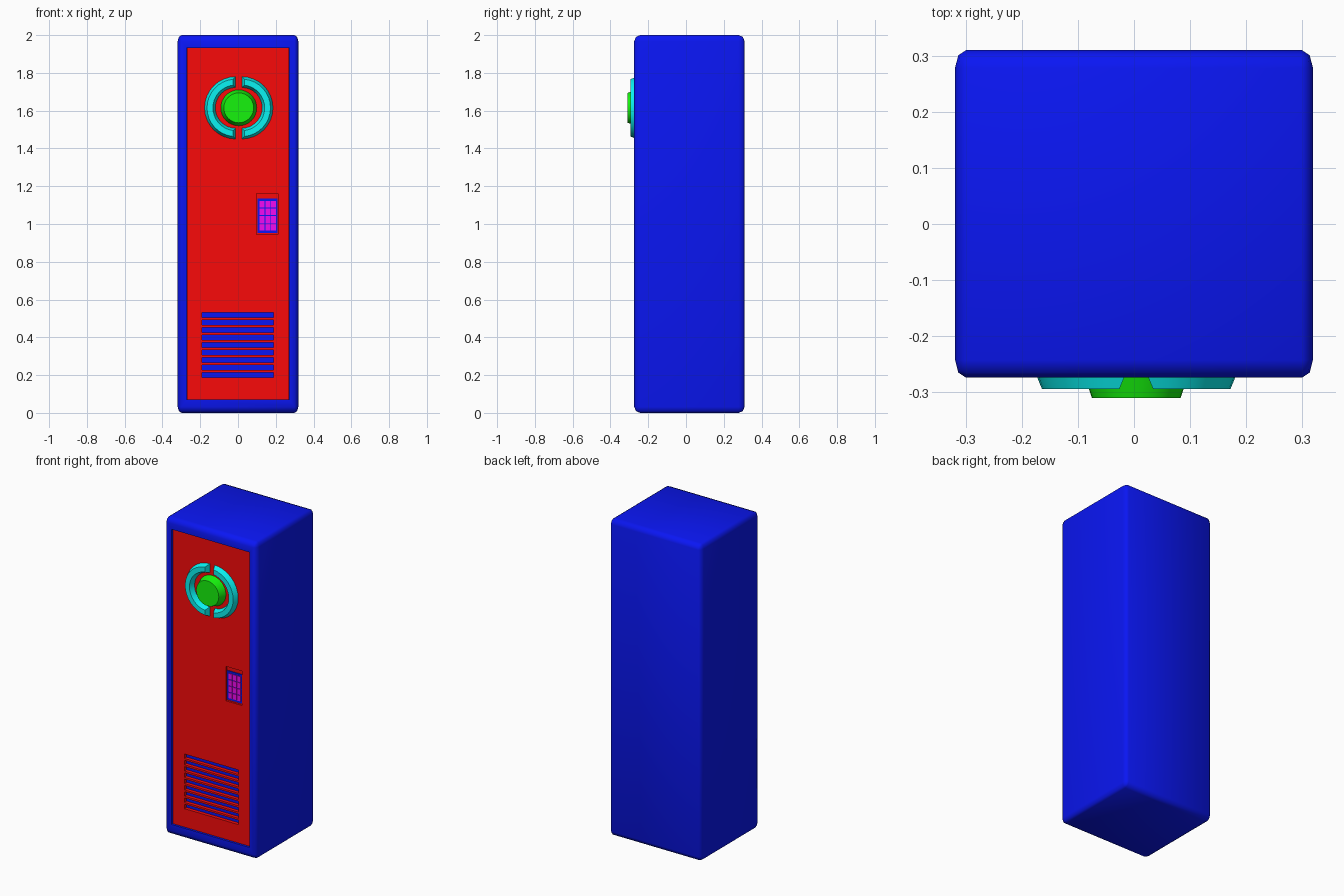
import bpy, bmesh, math

if "Cube" in bpy.data.objects:
    bpy.data.objects.remove(bpy.data.objects["Cube"])


def material(name, rgb):
    m = bpy.data.materials.new(name)
    m.diffuse_color = (*rgb, 1)
    m.use_nodes = True
    m.node_tree.nodes["Principled BSDF"].inputs["Base Color"].default_value = m.diffuse_color
    return m


BLUE = material("blue", (0.003, 0.008, 0.9))
RED = material("red", (0.95, 0.003, 0.003))
GREEN = material("green", (0.008, 0.9, 0.004))
TEAL = material("teal", (0.003, 0.9, 0.9))
MAGENTA = material("magenta", (0.9, 0.003, 0.9))


def finish(name, bm, mat):
    bmesh.ops.recalc_face_normals(bm, faces=bm.faces)
    me = bpy.data.meshes.new(name)
    bm.to_mesh(me)
    bm.free()
    ob = bpy.data.objects.new(name, me)
    bpy.context.collection.objects.link(ob)
    me.materials.append(mat)
    return ob


def loft(bm, back, front):
    """Closed solid between two outlines of equal point count."""
    a = [bm.verts.new(p) for p in back]
    b = [bm.verts.new(p) for p in front]
    bm.faces.new(a)
    bm.faces.new(b)
    for i in range(len(a)):
        j = (i + 1) % len(a)
        bm.faces.new((a[i], a[j], b[j], b[i]))


def rect(x0, x1, z0, z1, y):
    return [(x0, y, z0), (x1, y, z0), (x1, y, z1), (x0, y, z1)]


def box(bm, x0, x1, y0, y1, z0, z1):
    loft(bm, rect(x0, x1, z0, z1, y1), rect(x0, x1, z0, z1, y0))


def apply_mods(ob):
    bpy.ops.object.select_all(action='DESELECT')
    ob.select_set(True)
    bpy.context.view_layer.objects.active = ob
    for m in list(ob.modifiers):
        bpy.ops.object.modifier_apply(modifier=m.name)


def cut(ob, cutter):
    cutter.hide_render = True
    m = ob.modifiers.new("cut", 'BOOLEAN')
    m.operation, m.solver, m.object = 'DIFFERENCE', 'EXACT', cutter
    apply_mods(ob)
    bpy.data.objects.remove(cutter)


def smooth(ob, deg):
    apply_mods(ob)
    bpy.ops.object.shade_smooth_by_angle(angle=math.radians(deg))


# Cabinet front, recessed door face, pocket floor
FRONT, DOOR, FLOOR = -0.274, -0.262, -0.24

# Cabinet: box with a bevel that is narrower across x, and a pocket for the door
bm = bmesh.new()
box(bm, -0.319 * 1.6, 0.319 * 1.6, FRONT, 0.31, 0, 2)
cabinet = finish("cabinet", bm, BLUE)
bev = cabinet.modifiers.new("bevel", 'BEVEL')
bev.width, bev.segments = 0.032, 2
apply_mods(cabinet)
for v in cabinet.data.vertices:
    v.co.x /= 1.6
bm = bmesh.new()
box(bm, -0.272, 0.272, FRONT - 0.1, FLOOR, 0.07, 1.932)
cut(cabinet, finish("pocket_cutter", bm, BLUE))
smooth(cabinet, 60)

# Door with vent slots and a shallow keypad recess
bm = bmesh.new()
box(bm, -0.271, 0.271, DOOR, FLOOR, 0.071, 1.931)
door = finish("door", bm, RED)
bm = bmesh.new()
for i in range(9):
    z = 0.187 + i * 0.0396
    box(bm, -0.19, 0.188, -0.35, -0.2, z, z + 0.028)
cut(door, finish("vent_cutter", bm, RED))
bm = bmesh.new()
box(bm, 0.099, 0.213, -0.35, DOOR + 0.012, 0.945, 1.162)
cut(door, finish("recess_cutter", bm, RED))

# Keypad panel and its 3 x 4 buttons
bm = bmesh.new()
box(bm, 0.104, 0.21, DOOR + 0.006, DOOR + 0.014, 0.953, 1.135)
finish("keypad_panel", bm, BLUE)
bm = bmesh.new()
for i in range(3):
    for j in range(4):
        x, z = 0.115 + i * 0.0298, 0.966 + j * 0.0402
        box(bm, x, x + 0.026, DOOR + 0.002, DOOR + 0.008, z, z + 0.0355)
finish("keypad_buttons", bm, MAGENTA)

# Round emblem: tapered green disc
CX, CZ = 0.004, 1.615


def circle(r, y, n=32):
    return [(CX + r * math.cos(2 * math.pi * i / n), y, CZ + r * math.sin(2 * math.pi * i / n))
            for i in range(n)]


bm = bmesh.new()
loft(bm, circle(0.096, DOOR + 0.002), circle(0.079, -0.31))
smooth(finish("centre_disc", bm, GREEN), 30)


# Two chamfered half rings around the disc
def half_ring(side, ro, ri, inset, y, n=16):
    pts = []
    for r, d in ((ro - inset, 1), (ri + inset, -1)):
        lim = math.acos(inset / r)
        for i in range(n + 1):
            a = d * lim * (2 * i / n - 1)
            pts.append((CX + side * (0.016 + r * math.cos(a)), y, CZ + r * math.sin(a)))
    return pts


for side, name in ((-1, "left_half_ring"), (1, "right_half_ring")):
    bm = bmesh.new()
    loft(bm, half_ring(side, 0.166, 0.107, 0, DOOR + 0.002),
         half_ring(side, 0.166, 0.107, 0.014, -0.294))
    smooth(finish(name, bm, TEAL), 30)
